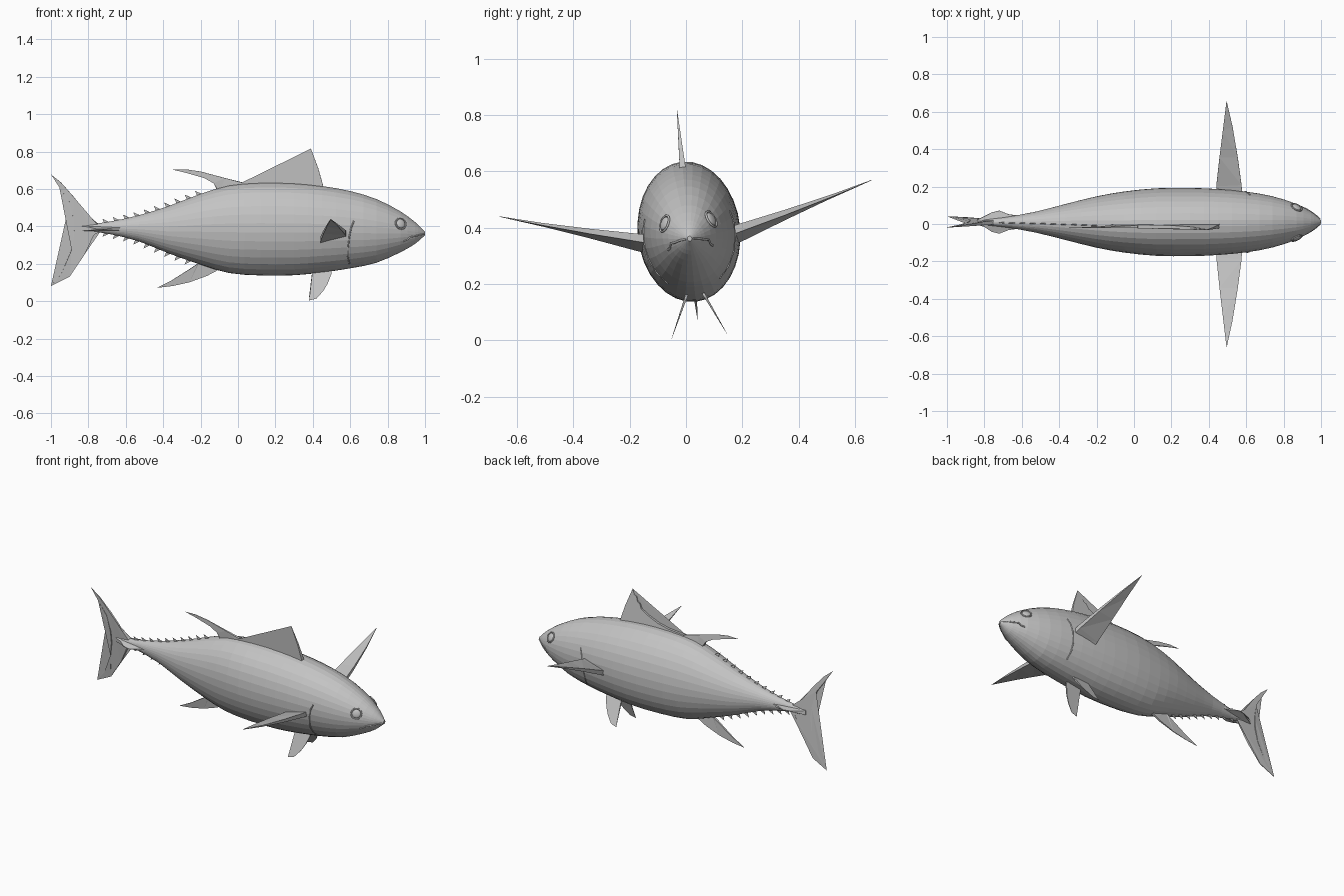
import bpy, bmesh, math
from mathutils import Matrix, Vector

if "Cube" in bpy.data.objects:
    bpy.data.objects.remove(bpy.data.objects["Cube"])

AXIS = 0.39  # height of the body axis; parts are built around it
# The whole fish is rolled slightly around its long axis
ROLL = Matrix.Translation((0, 0.01, AXIS)) @ Matrix.Rotation(math.radians(5.6), 4, "X")

grey = bpy.data.materials.new("plain_grey")
grey.use_nodes = True
colour = (0.55, 0.55, 0.55, 1)
grey.diffuse_color = colour
grey.node_tree.nodes["Principled BSDF"].inputs["Base Color"].default_value = colour


def add_object(name, data):
    data.materials.append(grey)
    obj = bpy.data.objects.new(name, data)
    bpy.context.scene.collection.objects.link(obj)
    obj.matrix_world = ROLL
    return obj


def add_bmesh(name, bm, smooth=False):
    bmesh.ops.recalc_face_normals(bm, faces=bm.faces)
    for face in bm.faces:
        face.smooth = smooth
    mesh = bpy.data.meshes.new(name)
    bm.to_mesh(mesh)
    bm.free()
    return add_object(name, mesh)


# Body stations: x, top, bottom, half width
STATIONS = [
    (-.84, .4, .38, .008), (-.8, .41, .375, .016), (-.69, .425, .36, .027),
    (-.53, .46, .32, .055), (-.37, .51, .255, .095), (-.2, .575, .195, .137),
    (-.05, .62, .15, .163), (.12, .635, .137, .18), (.3, .632, .138, .182),
    (.45, .617, .153, .176), (.6, .59, .175, .162), (.74, .547, .205, .137),
    (.87, .48, .262, .095), (.945, .425, .305, .054), (.98, .392, .335, .027),
    (1, .37, .352, .008),
]


def slope(i, k):
    a, b = STATIONS[max(i - 1, 0)], STATIONS[min(i + 1, len(STATIONS) - 1)]
    return (b[k] - a[k]) / (b[0] - a[0])


def section(x):
    """Centre height, half height and half width of the body at x."""
    i = 0
    while i < len(STATIONS) - 2 and x > STATIONS[i + 1][0]:
        i += 1
    a, b = STATIONS[i], STATIONS[i + 1]
    step = b[0] - a[0]
    t = (x - a[0]) / step
    ease = t * t * (3 - 2 * t)
    top, bottom, half = [
        a[k] + (b[k] - a[k]) * ease
        + step * t * (1 - t) * ((1 - t) * slope(i, k) - t * slope(i + 1, k))
        for k in (1, 2, 3)]
    return (top + bottom) / 2 - AXIS, (top - bottom) / 2, half


def on_side(x, z, side):
    """Point on the flank at x and height z."""
    centre, height, half = section(x)
    u = max(-1, min(1, (z - AXIS - centre) / height))
    return Vector((x, side * half * math.sqrt(1 - u * u), z - AXIS))


# Body: elliptical rings joined into a faceted skin
SIDES = 32
bm = bmesh.new()
rings = []
xs = [a[0] + (b[0] - a[0]) * t for a, b in zip(STATIONS, STATIONS[1:]) for t in (0, .5)]
for x in xs + [STATIONS[-1][0]]:
    centre, height, half = section(x)
    angles = [math.tau * i / SIDES for i in range(SIDES)]
    rings.append([bm.verts.new((x, half * math.cos(a), centre + height * math.sin(a)))
                  for a in angles])
for a, b in zip(rings, rings[1:]):
    for i in range(SIDES):
        j = (i + 1) % SIDES
        bm.faces.new((a[i], a[j], b[j], b[i]))
bm.faces.new(rings[0])
bm.faces.new(rings[-1])
add_bmesh("body", bm)


def upright(x, t, s):
    return Vector((x, t, s - AXIS))


def fin(name, outline, thick, place=upright, root=None):
    """Thin blade from an outline of (x, span), thinning away from its root."""
    root = outline[0][1] if root is None else root
    reach = max(abs(s - root) for _, s in outline)
    bm = bmesh.new()
    skins = []
    for sign in (1, -1):
        skins.append([bm.verts.new(place(
            x, sign * thick * max(.06, 1 - abs(s - root) / reach), s)) for x, s in outline])
        bm.faces.new(skins[-1])
    for i in range(len(outline)):
        a, b = skins
        bm.faces.new((a[i - 1], a[i], b[i], b[i - 1]))
    bmesh.ops.triangulate(bm, faces=[f for f in bm.faces if len(f.verts) > 4])
    return add_bmesh(name, bm)


# Fins along the midline
fin("front_dorsal_fin", [
    (.46, .59), (.455, .62), (.43, .71), (.39, .818), (.375, .785), (.36, .78), (.35, .75),
    (.335, .745), (.32, .715), (.275, .69), (.2, .66), (.13, .645), (.02, .636),
    (.02, .61)], .012)
fin("rear_dorsal_fin", [
    (.03, .6), (.02, .637), (-.07, .66), (-.2, .695), (-.28, .707), (-.35, .705),
    (-.285, .69), (-.18, .66), (-.13, .632), (-.11, .6), (-.1, .57)], .01)
fin("anal_fin", [
    (-.08, .21), (-.1, .17), (-.165, .135), (-.26, .1), (-.35, .08), (-.435, .07),
    (-.355, .11), (-.26, .17), (-.215, .2), (-.195, .23)], .01)
fin("tail_fin", [
    (-.73, .4), (-.76, .42), (-.81, .465), (-.875, .555), (-.945, .635), (-1, .68),
    (-.955, .61), (-.9, .53), (-.877, .43), (-.875, .36), (-.89, .275), (-.945, .145),
    (-1, .08), (-.9, .13), (-.82, .25), (-.77, .355), (-.73, .38)], .012, root=AXIS)

# Rows of finlets on the rear back and belly
for i in range(10):
    x = -.2 - .055 * i
    for name, sign in (("upper_finlet", 1), ("lower_finlet", -1)):
        if sign < 0 and i < 1:
            continue
        centre, height, _ = section(x)
        edge = AXIS + centre + sign * height
        fin(name, [(x + .025, edge - sign * .01), (x - .03, edge + sign * .017),
                   (x - .015, edge - sign * .018)], .005)

# Paired fins and tail keels
for label, side in (("left", 1), ("right", -1)):
    def pectoral(x, t, s):
        k = (s - .165) / .5
        return Vector((x, side * s, .164 * k - .049 + (x - .44) * .27 * (1 - k) + t))

    def pelvic(x, t, s):
        return Vector((x, side * (.04 + .46 * (.14 - s)) + t, s - AXIS))

    def keel(x, t, s):
        return Vector((x, side * s, t))

    fin(label + "_pectoral_fin", [
        (.44, .12), (.58, .12), (.575, .2), (.555, .35), (.527, .52), (.495, .664),
        (.475, .5), (.457, .35), (.44, .19)], .016, pectoral)
    fin(label + "_pelvic_fin", [
        (.4, .18), (.395, .14), (.38, .012), (.42, .022), (.455, .06), (.48, .1),
        (.5, .15), (.5, .18)], .006, pelvic)
    fin(label + "_tail_keel", [
        (-.58, 0), (-.62, .035), (-.67, .042), (-.72, .062), (-.76, .052), (-.8, .025),
        (-.84, .012), (-.84, 0)], .016, keel)

    # Eye: flattened ball in a raised rim, facing out from the head
    ex, ez, step = .87, .423, .01
    spot = on_side(ex, ez, side)
    along = on_side(ex + step, ez, side) - on_side(ex - step, ez, side)
    up = on_side(ex, ez + step, side) - on_side(ex, ez - step, side)
    facing = along.cross(up) * -side
    turn = Matrix.Translation(spot) @ facing.to_track_quat("Z", "Y").to_matrix().to_4x4()
    bm = bmesh.new()
    bmesh.ops.create_uvsphere(bm, u_segments=20, v_segments=10, radius=.025,
                              matrix=turn @ Matrix.Diagonal((1, 1, .35, 1)))
    add_bmesh(label + "_eye", bm, True)

    def line(name, points, radius, closed=False):
        curve = bpy.data.curves.new(name, "CURVE")
        curve.dimensions = "3D"
        curve.bevel_depth = radius
        curve.bevel_resolution = 1
        curve.use_fill_caps = True
        spline = curve.splines.new("POLY")
        spline.points.add(len(points) - 1)
        spline.use_cyclic_u = closed
        for target, p in zip(spline.points, points):
            target.co = (*p, 1)
        add_object(name, curve)

    circle = [math.tau * i / 20 for i in range(20)]
    line(label + "_eye_rim",
         [turn @ Vector((.03 * math.cos(a), .03 * math.sin(a), 0)) for a in circle], .004, True)

    # Mouth edge and gill cover edge follow the flank
    line(label + "_mouth_edge", [on_side(x, z, side) for x, z in (
        (.885, .328), (.905, .335), (.92, .35), (.945, .352), (.97, .358), (.995, .36))], .004)
    line(label + "_gill_edge", [on_side(x, z, side) for x, z in (
        (.62, .445), (.605, .41), (.595, .36), (.588, .3), (.588, .25), (.595, .21))], .004)
